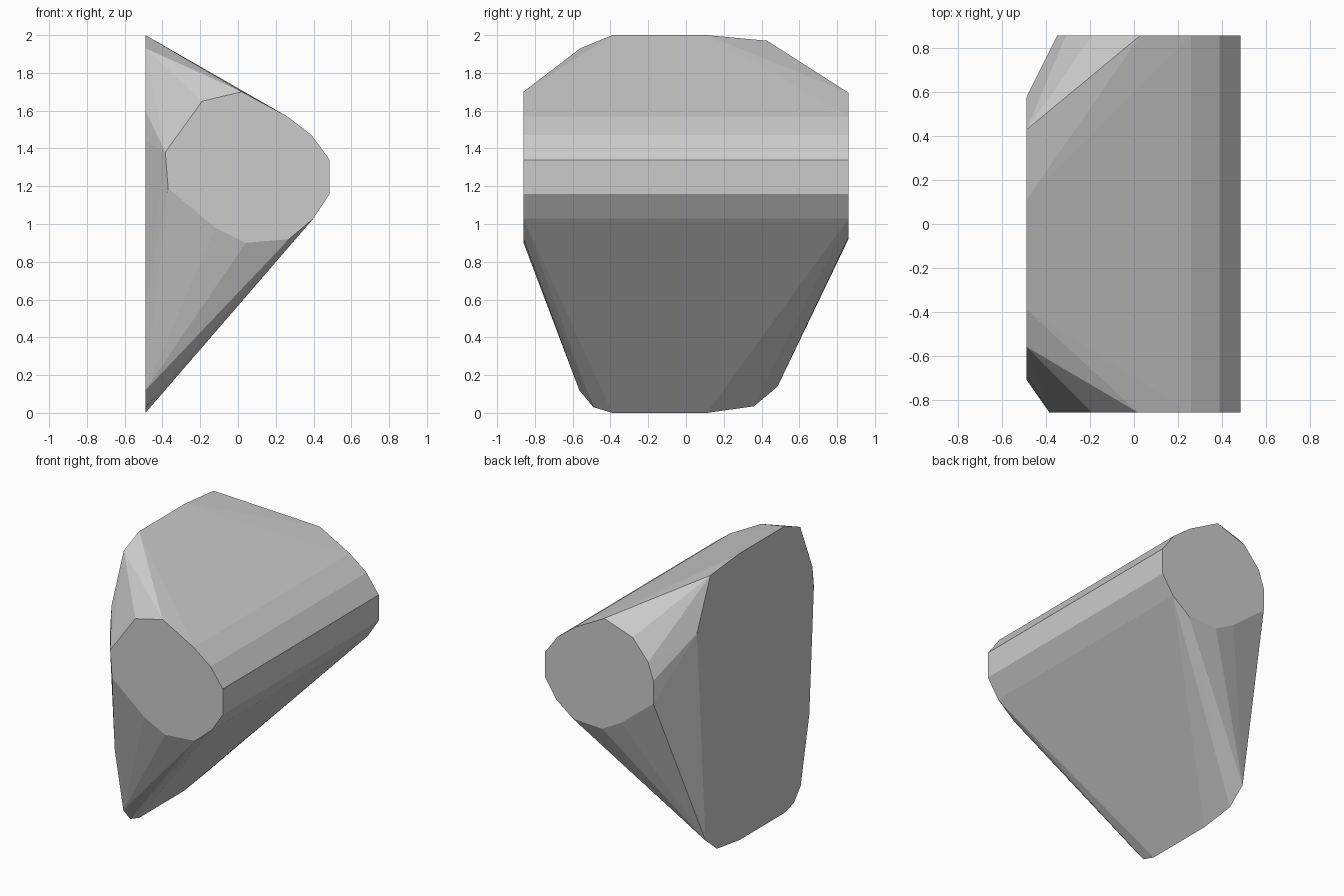
import bpy, bmesh

# Outline of the front end cap (x, z) at y = -0.86
front_cap = [(-0.385, 1.38), (-0.37, 1.19), (-0.12, 0.98), (0.04, 0.90),
             (0.27, 0.92), (0.40, 1.03), (0.485, 1.16), (0.485, 1.34),
             (0.39, 1.47), (0.26, 1.57), (0.02, 1.70), (-0.19, 1.65)]

# Outline of the back end cap (x, z) at y = 0.86
back_cap = [(-0.35, 1.36), (-0.35, 1.20), (-0.10, 1.00), (0.045, 0.92),
            (0.27, 0.93), (0.40, 1.03), (0.485, 1.16), (0.485, 1.34),
            (0.39, 1.47), (0.26, 1.57), (0.03, 1.695), (-0.19, 1.62), (-0.31, 1.48)]

# Outline of the tall flat side (y, z) at x = -0.49
side_plate = [(-0.39, 0), (0.11, 0), (0.36, 0.035), (0.485, 0.14),
              (0.58, 1.62), (0.43, 1.97), (0.11, 2.0), (-0.39, 2.0),
              (-0.56, 1.93), (-0.695, 1.60), (-0.71, 1.44), (-0.66, 0.58),
              (-0.565, 0.12), (-0.49, 0.03)]

points = [(x, -0.86, z) for x, z in front_cap]
points += [(x, 0.86, z) for x, z in back_cap]
points += [(-0.49, y, z) for y, z in side_plate]

# Stretch one faceted skin over the three flat outlines
bm = bmesh.new()
for p in points:
    bm.verts.new(p)
hull = bmesh.ops.convex_hull(bm, input=bm.verts[:])
loose = [v for v in bm.verts if not v.link_faces]
bmesh.ops.delete(bm, geom=loose, context='VERTS')
bmesh.ops.dissolve_limit(bm, angle_limit=0.01, verts=bm.verts[:], edges=bm.edges[:])
bmesh.ops.recalc_face_normals(bm, faces=bm.faces[:])

mesh = bpy.data.meshes.new("faceted_wedge")
bm.to_mesh(mesh)
bm.free()
bpy.context.collection.objects.link(bpy.data.objects.new("faceted_wedge", mesh))
